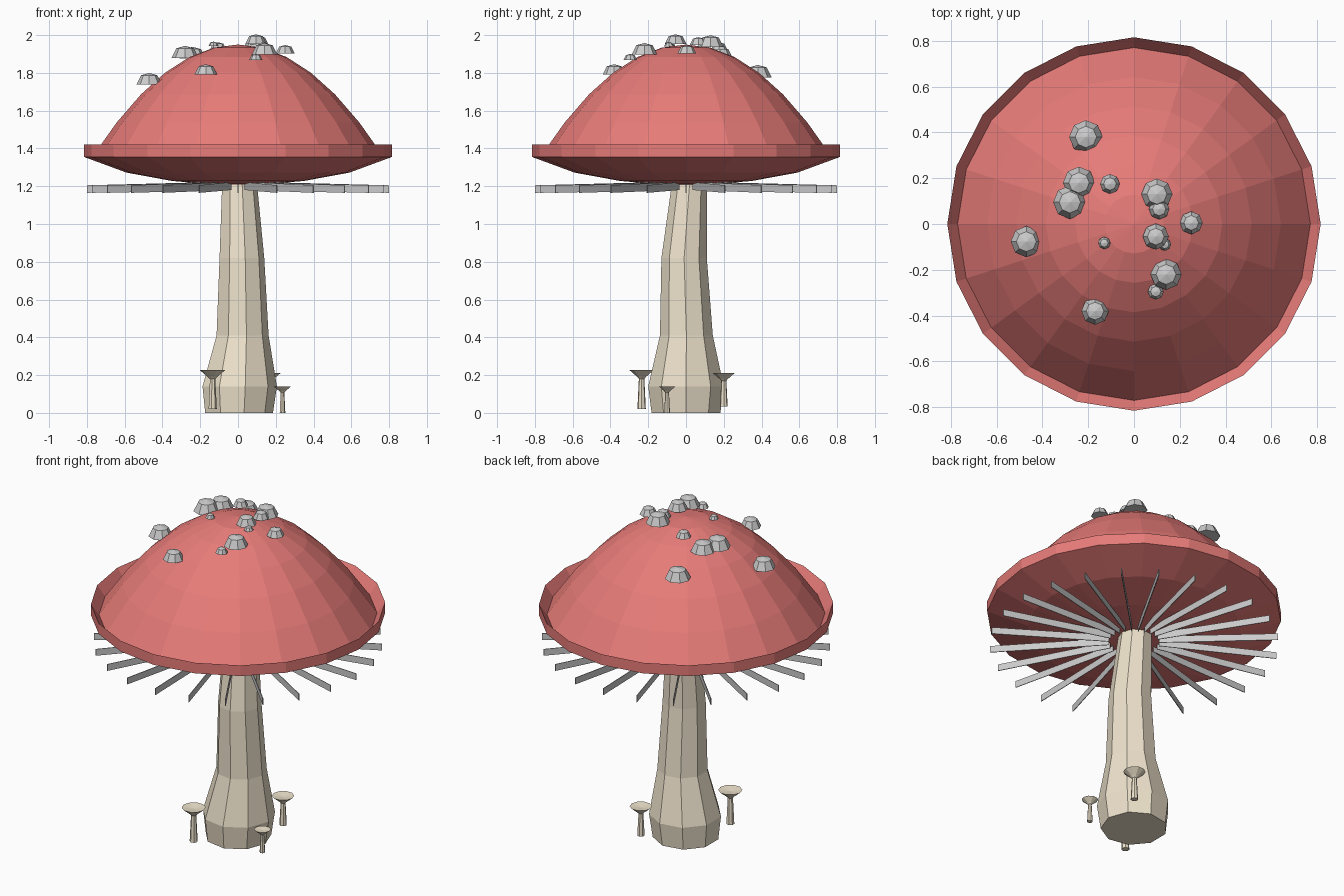
import bpy, bmesh, math
from mathutils import Vector

if "Cube" in bpy.data.objects:
    bpy.data.objects.remove(bpy.data.objects["Cube"])


def material(name, rgb):
    m = bpy.data.materials.new(name)
    m.diffuse_color = (*rgb, 1)
    m.use_nodes = True
    m.node_tree.nodes["Principled BSDF"].inputs["Base Color"].default_value = m.diffuse_color
    return m


RED = material("cap_red", (0.8, 0.2, 0.19))
CREAM = material("stem_cream", (0.85, 0.76, 0.6))


def finish(bm, name, mat=None, fix_normals=True):
    if fix_normals:
        bmesh.ops.recalc_face_normals(bm, faces=bm.faces)
    me = bpy.data.meshes.new(name)
    bm.to_mesh(me)
    bm.free()
    ob = bpy.data.objects.new(name, me)
    bpy.context.collection.objects.link(ob)
    if mat:
        me.materials.append(mat)
    return ob


def lathe(name, profile, sides, mat=None, loc=(0, 0, 0)):
    """Revolve (radius, z[, cx, cy]) rings; radius 0 makes a pole, open ends are capped."""
    bm = bmesh.new()
    rings = []
    for r, z, *c in profile:
        o = Vector(loc) + Vector((*(c or (0, 0)), z))
        n = sides if r else 1
        rings.append([bm.verts.new(o + Vector((r * math.cos(math.tau * i / sides),
                                               r * math.sin(math.tau * i / sides), 0)))
                      for i in range(n)])
    for a, b in zip(rings, rings[1:]):
        for i in range(sides):
            j = (i + 1) % sides
            if len(a) == 1:
                bm.faces.new((a[0], b[i], b[j]))
            elif len(b) == 1:
                bm.faces.new((a[i], a[j], b[0]))
            else:
                bm.faces.new((a[i], a[j], b[j], b[i]))
    for ring in (rings[0], rings[-1]):
        if len(ring) > 1:
            bm.faces.new(ring)
    return finish(bm, name, mat)


# Cap: parabolic dome, raised lip and shallow bowl underneath
def dome_z(r):
    return 1.95 - r * r


dome = [(0.77 * k / 6, dome_z(0.77 * k / 6)) for k in range(7)]
lathe("cap", dome + [(0.815, 1.42), (0.815, 1.355), (0.59, 1.272),
                     (0.35, 1.228), (0.16, 1.212), (0, 1.207)], 20, RED)

# Stem: nine sides, bulbous foot, slight bend
lathe("stem", [(0.185, 0), (0.203, 0.14, 0.003, 0), (0.142, 0.41, 0.02, 0.002),
               (0.122, 0.82, 0.017, -0.01), (0.094, 1.23, 0.005, 0.02)], 9, CREAM)

# Gills: thin upright blades fanned around the stem
bm = bmesh.new()
for i in range(24):
    a = math.tau * i / 24
    d = Vector((math.cos(a), math.sin(a), 0))
    side = Vector((-d.y, d.x, 0)) * 0.002
    loops = [[bm.verts.new(d * r + s * side + Vector((0, 0, z)))
              for r, z in ((0.14, 1.18), (0.8, 1.165), (0.8, 1.205), (0.14, 1.222))]
             for s in (-1, 1)]
    bm.faces.new(loops[0])
    bm.faces.new(loops[1][::-1])
    for k in range(4):
        m = (k + 1) % 4
        bm.faces.new((loops[0][k], loops[1][k], loops[1][m], loops[0][m]))
finish(bm, "gills")

# Warts: upright faceted knobs sitting on the dome (x, y, radius)
warts = [(-0.21, 0.38, 0.073), (-0.24, 0.18, 0.07), (-0.28, 0.095, 0.073),
         (-0.105, 0.175, 0.043), (0.10, 0.13, 0.068), (0.11, 0.065, 0.045),
         (0.25, 0.005, 0.05), (0.095, -0.055, 0.057), (0.135, -0.09, 0.027),
         (0.14, -0.22, 0.068), (0.095, -0.295, 0.035), (-0.17, -0.38, 0.06),
         (-0.13, -0.083, 0.027), (-0.47, -0.077, 0.068)]
for n, (x, y, r) in enumerate(warts):
    lathe(f"wart_{n + 1}", [(r, 0), (0.64 * r, 0.72 * r), (0, 0.9 * r)], 8,
          loc=(x, y, dome_z(math.hypot(x, y)) + 0.015))

# Small mushrooms around the foot: x, y, foot height, top height, cap radius
for n, (x, y, z0, z1, r) in enumerate([(-0.135, -0.235, 0.02, 0.226, 0.067),
                                       (0.235, -0.1, 0.0, 0.14, 0.046),
                                       (0.165, 0.2, 0.035, 0.212, 0.062)]):
    lathe(f"small_stem_{n + 1}", [(r * 0.34, z0), (r * 0.22, z1 - 0.6 * r)], 7,
          CREAM, (x, y, 0))
    lathe(f"small_cap_{n + 1}", [(0, z1 - 0.9 * r), (r * 0.4, z1 - 0.5 * r),
                                 (r, z1), (0, z1 - 0.12 * r)], 10, CREAM, (x, y, 0))
